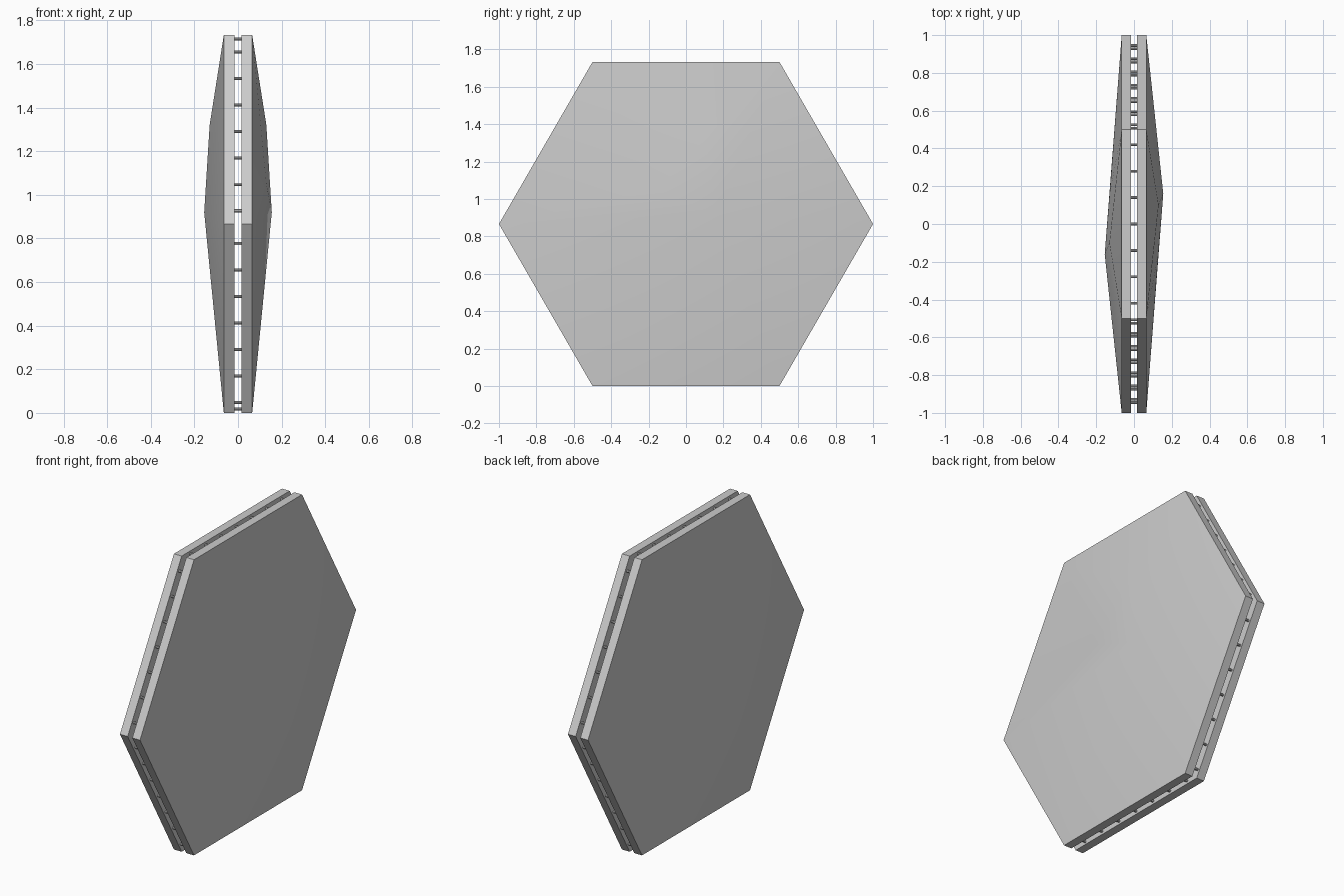
import bpy, bmesh, math
from mathutils import Matrix, Vector

if "Cube" in bpy.data.objects:
    bpy.data.objects.remove(bpy.data.objects["Cube"])

MID = math.sqrt(3) / 2      # height of the hexagon centre
GAP, RIM = 0.015, 0.065     # inner and outer faces of each plate

grey = bpy.data.materials.new("light_grey")
grey.use_nodes = True
colour = (0.6, 0.6, 0.6, 1)
grey.diffuse_color = colour
grey.node_tree.nodes["Principled BSDF"].inputs["Base Color"].default_value = colour


def hexagon(radius, x):
    return [Vector((x, radius * math.cos(math.radians(a)),
                    MID + radius * math.sin(math.radians(a))))
            for a in range(0, 360, 60)]


def finish(bm, name):
    mesh = bpy.data.meshes.new(name)
    bm.to_mesh(mesh)
    bm.free()
    mesh.materials.append(grey)
    obj = bpy.data.objects.new(name, mesh)
    bpy.context.collection.objects.link(obj)
    bpy.ops.object.select_all(action='DESELECT')
    obj.select_set(True)
    bpy.context.view_layer.objects.active = obj
    bpy.ops.object.shade_smooth_by_angle()
    return obj


# Hexagonal plates with a shallow faceted bulge on the outer face
bulge = [(0.155, 0.16, 0.92), (0.13, 0.1, 1.32),
         (0.13, -0.15, 1.05), (0.112, 0.05, 0.52)]
for name, turn in (("left_plate", 0), ("right_plate", math.pi)):
    bm = bmesh.new()
    for point in hexagon(1, GAP) + hexagon(1, RIM) + bulge:
        bm.verts.new(point)
    bmesh.ops.convex_hull(bm, input=bm.verts)
    bmesh.ops.dissolve_limit(bm, angle_limit=0.005, verts=bm.verts, edges=bm.edges)
    bmesh.ops.recalc_face_normals(bm, faces=bm.faces)
    bm.transform(Matrix.Rotation(turn, 4, 'Z'))
    finish(bm, name)

# Thin pins bridging the gap, seven along each edge
bm = bmesh.new()
corners = hexagon(0.98, 0)
for i, start in enumerate(corners):
    end = corners[(i + 1) % 6]
    shift = 0
    if i in (3, 5):         # lower slanted edges sit slightly further down
        shift = 0.035 if i == 3 else -0.035
    for k in range(7):
        spot = start.lerp(end, (k + 0.5) / 7 + shift)
        place = Matrix.Translation(spot) @ Matrix.Rotation(math.pi / 2, 4, 'Y')
        bmesh.ops.create_cone(bm, cap_ends=True, segments=8, radius1=0.007,
                              radius2=0.007, depth=2 * GAP + 0.004, matrix=place)
finish(bm, "spacer_pins")
